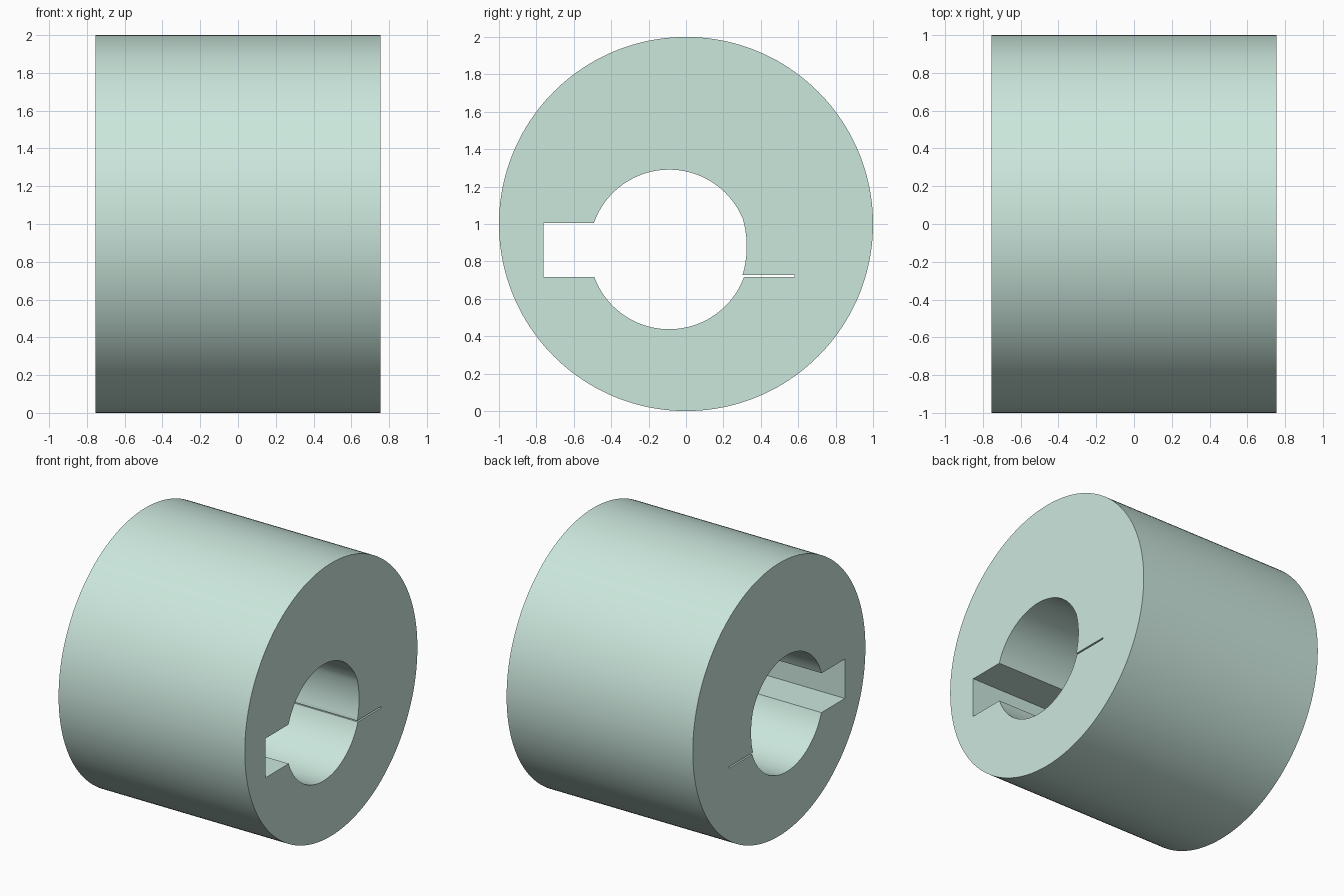
import bpy, bmesh, math

if "Cube" in bpy.data.objects:
    bpy.data.objects.remove(bpy.data.objects["Cube"])

HALF = 0.755               # half length along x
Z0, Z1 = 0.717, 1.005      # keyway bottom and top
SLIT = 0.728               # top of the thin slit
BORE = (-0.09, 0.864, 0.4265)   # bore centre y, z and radius


def arc(cy, cz, r, a0, a1, n):
    """Points (y, z) from angle a0 to a1, both ends included."""
    return [(cy + r * math.cos(a0 + (a1 - a0) * i / n),
             cz + r * math.sin(a0 + (a1 - a0) * i / n)) for i in range(n + 1)]


def bore_angle(z):
    return math.asin((z - BORE[1]) / BORE[2])


# Outer circle
outer = arc(0, 1, 1, 0, 2 * math.pi, 160)[:-1]

# Eccentric bore with flattened right side, keyway and slit
bulge = math.asin(0.15 / 0.534)
inner = arc(-0.2095, 0.88, 0.534, -bulge, bulge, 12)
inner += arc(*BORE, bore_angle(1.03), math.pi - bore_angle(Z1), 48)[1:]
inner += [(-0.762, Z1), (-0.762, Z0)]
inner += arc(*BORE, math.pi - bore_angle(Z0), 2 * math.pi + bore_angle(Z0), 48)
inner += [(0.58, Z0), (0.58, SLIT), (0.303, SLIT)]

# Fill the ring profile and extrude it along x
bm = bmesh.new()
edges = []
for loop in (outer, inner):
    vs = [bm.verts.new((-HALF, y, z)) for y, z in loop]
    edges += [bm.edges.new((vs[i - 1], vs[i])) for i in range(len(vs))]
bmesh.ops.triangle_fill(bm, edges=edges, use_beauty=True)
res = bmesh.ops.extrude_face_region(bm, geom=bm.faces[:], use_keep_orig=True)
moved = [g for g in res["geom"] if isinstance(g, bmesh.types.BMVert)]
bmesh.ops.translate(bm, verts=moved, vec=(2 * HALF, 0, 0))
bmesh.ops.recalc_face_normals(bm, faces=bm.faces[:])

mesh = bpy.data.meshes.new("keyed_collar")
bm.to_mesh(mesh)
bm.free()
collar = bpy.data.objects.new("keyed_collar", mesh)
bpy.context.collection.objects.link(collar)

# Pale green finish
mat = bpy.data.materials.new("pale_green")
mat.diffuse_color = (0.60, 0.80, 0.72, 1)
mat.use_nodes = True
mat.node_tree.nodes["Principled BSDF"].inputs["Base Color"].default_value = mat.diffuse_color
mesh.materials.append(mat)

bpy.context.view_layer.objects.active = collar
collar.select_set(True)
bpy.ops.object.shade_smooth_by_angle(angle=math.radians(30))
